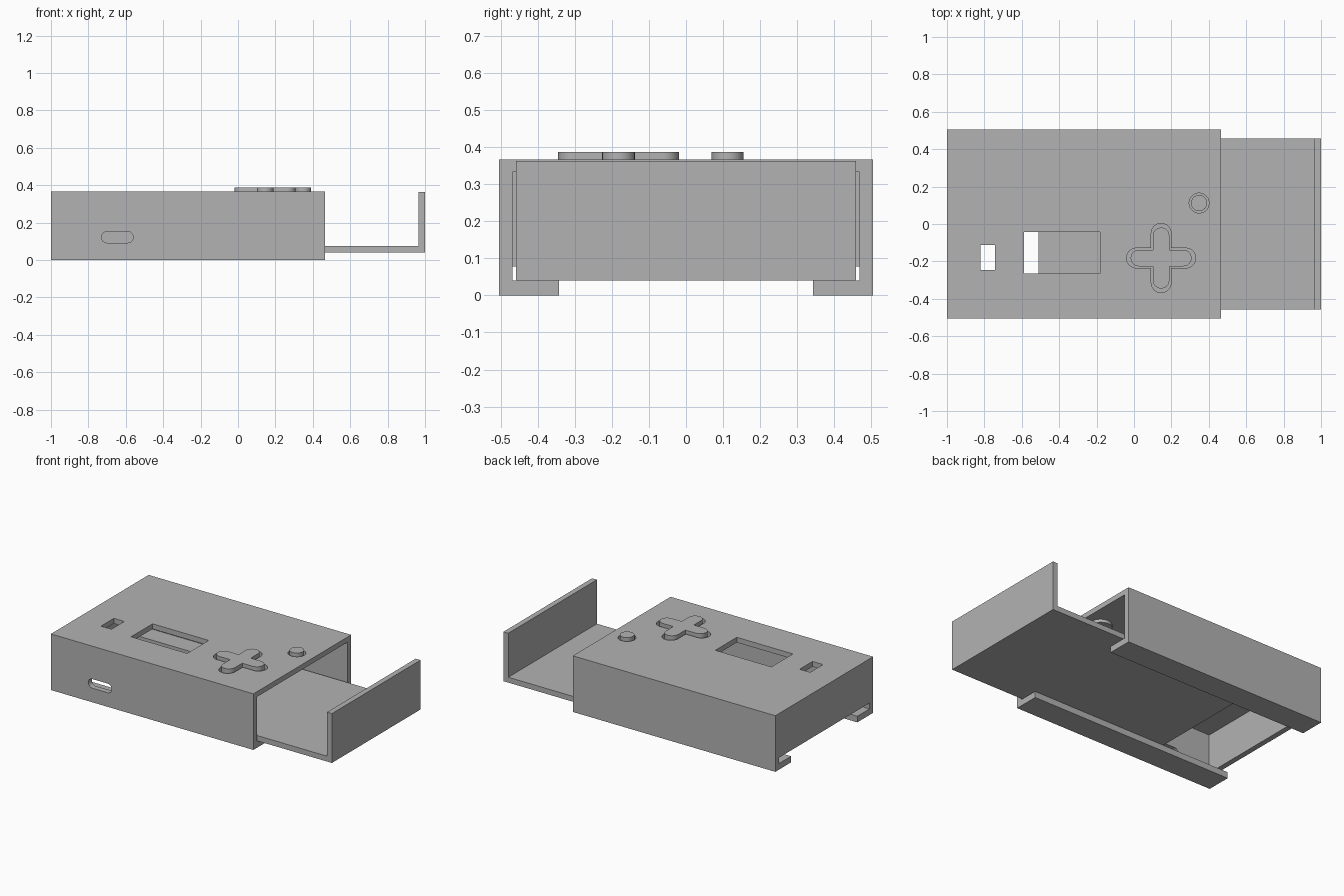
import bpy, bmesh
from math import cos, sin, pi

default = bpy.data.objects.get("Cube")
if default:
    bpy.data.objects.remove(default, do_unlink=True)

grey = bpy.data.materials.new("plain_grey")
grey.use_nodes = True
color = (0.45, 0.45, 0.45, 1)
grey.diffuse_color = color
grey.node_tree.nodes["Principled BSDF"].inputs["Base Color"].default_value = color


def prism(name, outline, low, high, axis="z"):
    """Extrude a closed 2D outline along z, or along y with the outline in x and z."""
    bm = bmesh.new()
    place = (lambda u, v, w: (u, v, w)) if axis == "z" else (lambda u, v, w: (u, w, v))
    face = bm.faces.new([bm.verts.new(place(u, v, low)) for u, v in outline])
    extruded = bmesh.ops.extrude_face_region(bm, geom=[face])["geom"]
    for v in extruded:
        if isinstance(v, bmesh.types.BMVert):
            v.co = place(v.co.x, v.co.y if axis == "z" else v.co.z, high)
    bmesh.ops.recalc_face_normals(bm, faces=bm.faces)
    mesh = bpy.data.meshes.new(name)
    bm.to_mesh(mesh)
    bm.free()
    mesh.materials.append(grey)
    obj = bpy.data.objects.new(name, mesh)
    bpy.context.collection.objects.link(obj)
    return obj


def box(name, x0, x1, y0, y1, z0, z1):
    return prism(name, [(x0, y0), (x1, y0), (x1, y1), (x0, y1)], z0, z1)


def arc(cx, cy, r, start, end, steps):
    angles = [start + (end - start) * i / steps for i in range(steps + 1)]
    return [(cx + r * cos(a), cy + r * sin(a)) for a in angles]


def circle(cx, cy, r):
    return arc(cx, cy, r, 0, 2 * pi, 48)[:-1]


def pill(cx, cy, half, r):
    return (arc(cx + half - r, cy, r, -pi / 2, pi / 2, 16)
            + arc(cx - half + r, cy, r, pi / 2, 3 * pi / 2, 16))


def cross(cx, cy, half, r):
    """Plus shape with round arm ends."""
    points = []
    for k in range(4):
        a = k * pi / 2
        c, s = cos(a), sin(a)
        arm = arc(half - r, 0, r, -pi / 2, pi / 2, 16) + [(r, r)]
        points += [(cx + c * x - s * y, cy + s * x + c * y) for x, y in arm]
    return points


def modify(target, tool, operation):
    mod = target.modifiers.new(tool.name, "BOOLEAN")
    mod.operation, mod.solver, mod.object = operation, "EXACT", tool
    bpy.context.view_layer.update()
    bpy.ops.object.select_all(action="DESELECT")
    bpy.context.view_layer.objects.active = target
    target.select_set(True)
    bpy.ops.object.modifier_apply(modifier=mod.name)
    bpy.data.objects.remove(tool, do_unlink=True)


def smooth(obj):
    bpy.ops.object.select_all(action="DESELECT")
    bpy.context.view_layer.objects.active = obj
    obj.select_set(True)
    bpy.ops.object.shade_smooth_by_angle()


PAD = (0.145, -0.182)
DOT = (0.348, 0.112)

# Hollow case with an open end, tray slot and open underside
case = box("case", -1, 0.465, -0.505, 0.505, 0, 0.367)
cutters = [
    box("cavity", -0.965, 0.6, -0.468, 0.468, 0.04, 0.333),
    box("tray_slot", -1.1, 0.7, -0.468, 0.468, 0.04, 0.078),
    box("underside_opening", -1.2, 0.8, -0.342, 0.342, -0.1, 0.06),
    box("screen_window", -0.588, -0.182, -0.265, -0.043, 0.2, 0.5),
    box("switch_window", -0.82, -0.744, -0.245, -0.112, 0.2, 0.5),
    prism("pad_hole", cross(*PAD, 0.185, 0.053), 0.2, 0.5),
    prism("button_hole", circle(*DOT, 0.053), 0.2, 0.5),
    prism("port_hole", pill(-0.645, 0.122, 0.085, 0.03), -0.6, -0.4, "y"),
]
for cutter in cutters:
    modify(case, cutter, "DIFFERENCE")
smooth(case)

# Sliding tray with an upright end plate
tray = prism("sliding_tray", [(-0.51, 0.04), (1, 0.04), (1, 0.363), (0.965, 0.363),
                              (0.965, 0.075), (-0.51, 0.075)], -0.458, 0.458, "y")

# Buttons with retaining flanges under the case top
for name, shape, flange in (
    ("direction_pad", cross(*PAD, 0.163, 0.044), cross(*PAD, 0.2, 0.068)),
    ("round_button", circle(*DOT, 0.043), circle(*DOT, 0.068)),
):
    button = prism(name, shape, 0.315, 0.387)
    modify(button, prism(name + "_flange", flange, 0.31, 0.33), "UNION")
    smooth(button)
